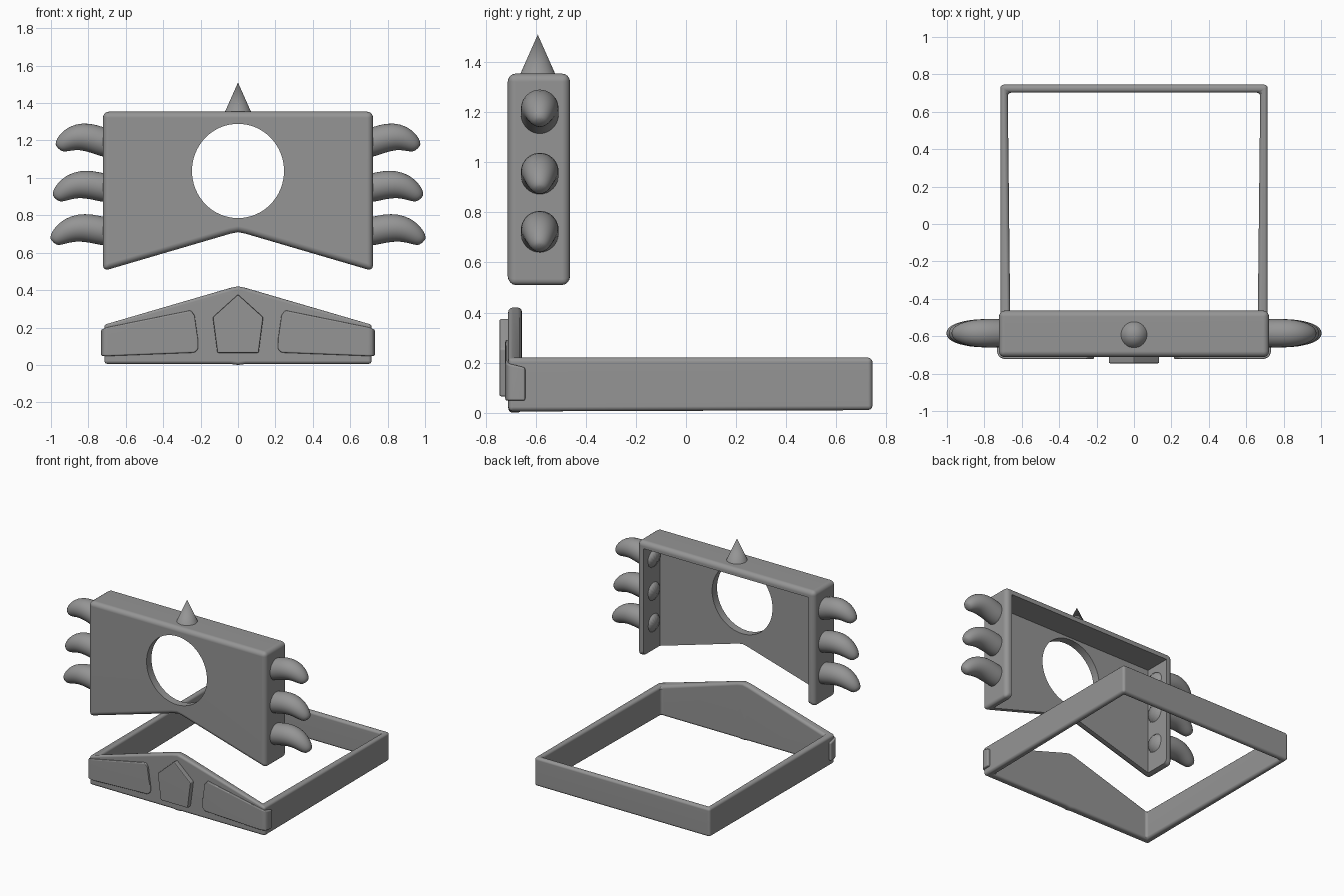
import bpy, bmesh
from math import sin, cos, pi
from mathutils import Vector

if "Cube" in bpy.data.objects:
    bpy.data.objects.remove(bpy.data.objects["Cube"])

# dark grey used on every part
grey = bpy.data.materials.new("dark_grey")
grey.diffuse_color = (0.3, 0.3, 0.3, 1)
grey.use_nodes = True
grey.node_tree.nodes["Principled BSDF"].inputs["Base Color"].default_value = grey.diffuse_color


def make(name, verts, faces):
    bm = bmesh.new()
    vs = [bm.verts.new(v) for v in verts]
    for f in faces:
        bm.faces.new([vs[i] for i in f])
    bmesh.ops.recalc_face_normals(bm, faces=bm.faces[:])
    me = bpy.data.meshes.new(name)
    bm.to_mesh(me)
    bm.free()
    me.materials.append(grey)
    ob = bpy.data.objects.new(name, me)
    bpy.context.collection.objects.link(ob)
    return ob


def bridge(name, rings, closed=False):
    """Skin a list of equal rings; capped at the ends unless closed."""
    n, m = len(rings[0]), len(rings)
    faces = []
    for i in range(m if closed else m - 1):
        a, b = i * n, (i + 1) % m * n
        faces += [(a + j, a + (j + 1) % n, b + (j + 1) % n, b + j) for j in range(n)]
    if not closed:
        faces += [tuple(range(n)), tuple(range((m - 1) * n, m * n))]
    return make(name, [v for r in rings for v in r], faces)


def prism(name, outline, y0, y1):
    return bridge(name, [[(x, y, z) for x, z in outline] for y in (y0, y1)])


def wall(name, stations, closed=False):
    """Each station: outer x,y, inner x,y, bottom z, top z."""
    return bridge(name, [[(ox, oy, b), (ox, oy, t), (ix, iy, t), (ix, iy, b)]
                         for ox, oy, ix, iy, b, t in stations], closed)


def activate(ob):
    bpy.ops.object.select_all(action='DESELECT')
    ob.select_set(True)
    bpy.context.view_layer.objects.active = ob


def bevel(ob, width, segs=3):
    activate(ob)
    m = ob.modifiers.new("bevel", 'BEVEL')
    m.width, m.segments, m.limit_method = width, segs, 'ANGLE'
    bpy.ops.object.modifier_apply(modifier=m.name)


def cut(ob, cutter):
    activate(ob)
    m = ob.modifiers.new("cut", 'BOOLEAN')
    m.operation, m.object, m.solver = 'DIFFERENCE', cutter, 'EXACT'
    bpy.ops.object.modifier_apply(modifier=m.name)
    bpy.data.objects.remove(cutter)


def smooth(ob, angle=0.6, weighted=True):
    activate(ob)
    bpy.ops.object.shade_smooth_by_angle(angle=angle)
    if weighted:  # keeps the big flat faces evenly shaded
        m = ob.modifiers.new("weighted", 'WEIGHTED_NORMAL')
        m.keep_sharp = True


# belt: thin rectangular loop with a peaked front
half = [(0.04, -0.71, 0.04, -0.655, 0.005, 0.412),
        (0.715, -0.71, 0.66, -0.655, 0.005, 0.22),
        (0.715, 0.745, 0.675, 0.702, 0.01, 0.22)]
mirror = [(-ox, oy, -ix, iy, b, t) for ox, oy, ix, iy, b, t in reversed(half)]
belt = wall("belt", [(0, -0.71, 0, -0.655, 0.0, 0.42)] + half + mirror, True)
bevel(belt, 0.018)
smooth(belt)

# raised side panels that wrap round the front corners
for s, side in ((1, "right"), (-1, "left")):
    st = [(0.213, -0.722, 0.213, -0.69, 0.085, 0.13),
          (0.232, -0.722, 0.232, -0.69, 0.066, 0.265),
          (0.252, -0.722, 0.252, -0.69, 0.065, 0.292),
          (0.695, -0.722, 0.670, -0.69, 0.048, 0.203),
          (0.722, -0.710, 0.685, -0.685, 0.048, 0.195),
          (0.732, -0.685, 0.690, -0.67, 0.048, 0.19),
          (0.732, -0.642, 0.690, -0.642, 0.048, 0.18)]
    panel = wall(side + "_belt_panel",
                 [(s * a, b, s * c, d, e, f) for a, b, c, d, e, f in st])
    bevel(panel, 0.008)
    smooth(panel)

# central five-sided emblem plate
emblem = prism("belt_emblem", [(-0.11, 0.065), (0.11, 0.065), (0.135, 0.255),
                               (0, 0.377), (-0.135, 0.255)], -0.745, -0.69)
bevel(emblem, 0.007, 2)
smooth(emblem)

# upper body: rounded shell open at the back and bottom, with a round window
body = prism("body_shell", [(-0.722, 0.502), (-0.722, 1.354), (0.722, 1.354), (0.722, 0.502),
                            (0.04, 0.702), (0, 0.710), (-0.04, 0.702)], -0.712, -0.463)
bevel(body, 0.032, 4)
cut(body, prism("cavity", [(-0.672, 0.2), (-0.672, 1.305), (0.672, 1.305), (0.672, 0.2)],
                -0.655, -0.2))
circle = [(0.246 * cos(2 * pi * i / 64), 1.037 + 0.252 * sin(2 * pi * i / 64))
          for i in range(64)]
cut(body, prism("window", circle, -0.9, -0.5))
smooth(body)

# top spike
bpy.ops.mesh.primitive_cone_add(vertices=32, radius1=0.08, radius2=0, depth=0.18,
                                location=(0, -0.592, 1.42))
spike = bpy.context.object
spike.name = "top_spike"
spike.data.materials.append(grey)
smooth(spike, 0.6, False)

# drooping side horns: x, z, radius along the centre line
path = [(0.645, 0.700, 0.075), (0.72, 0.715, 0.077), (0.79, 0.731, 0.078),
        (0.85, 0.734, 0.076), (0.905, 0.720, 0.068), (0.95, 0.692, 0.054),
        (0.978, 0.667, 0.038), (0.988, 0.655, 0.02)]
for s, side in ((1, "right"), (-1, "left")):
    for k, (dx, dz, tilt) in enumerate(((0, 0, 0), (-0.013, 0.232, 0.0), (-0.028, 0.474, 0.1))):
        pts = [Vector((x + dx * (x - 0.64) / 0.35, 0, z + dz + tilt * (x - 0.72)))
               for x, z, r in path]
        rings = []
        for i, p in enumerate(pts):
            t = (pts[min(i + 1, len(pts) - 1)] - pts[max(i - 1, 0)]).normalized()
            r = path[i][2]
            ring = []
            for j in range(16):
                a = 2 * pi * j / 16
                ring.append((s * (p.x - t.z * r * sin(a)), -0.584 + r * cos(a),
                             p.z + t.x * r * sin(a)))
            rings.append(ring)
        horn = bridge(f"{side}_horn_{k + 1}", rings)
        activate(horn)
        sub = horn.modifiers.new("subdivision", 'SUBSURF')
        sub.levels = sub.render_levels = 1
        bpy.ops.object.modifier_apply(modifier=sub.name)
        smooth(horn, 1.0, False)
